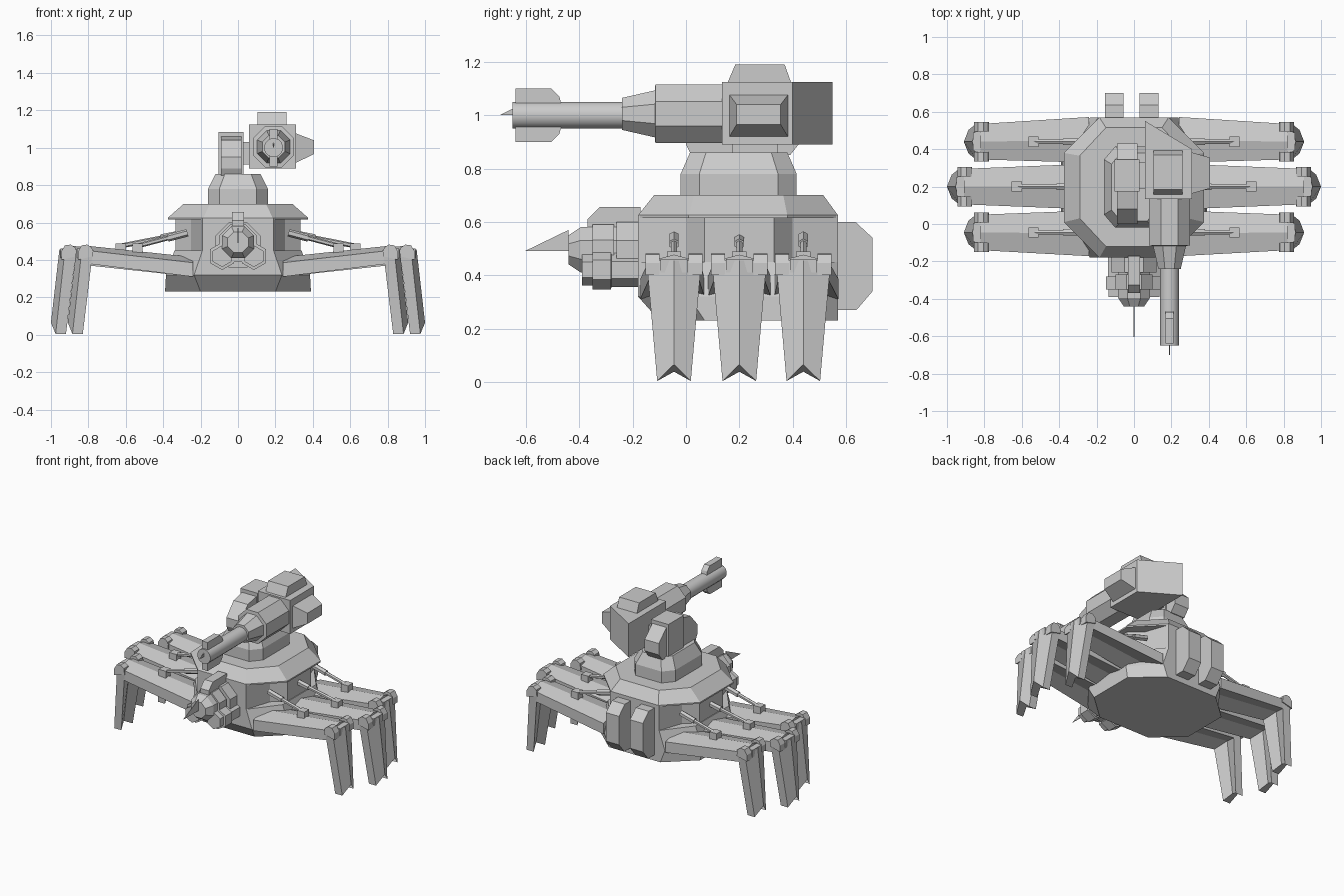
import bpy, bmesh, math
from mathutils import Vector

if "Cube" in bpy.data.objects:
    bpy.data.objects.remove(bpy.data.objects["Cube"])


def loft(name, rings, smooth=False):
    """Skin equal-length rings of 3D points and cap both ends."""
    bm = bmesh.new()
    vs = [[bm.verts.new(p) for p in r] for r in rings]
    n = len(vs[0])
    for a, b in zip(vs, vs[1:]):
        for i in range(n):
            j = (i + 1) % n
            bm.faces.new((a[i], a[j], b[j], b[i]))
    bm.faces.new(vs[0][::-1])
    bm.faces.new(vs[-1])
    bmesh.ops.recalc_face_normals(bm, faces=bm.faces)
    me = bpy.data.meshes.new(name)
    bm.to_mesh(me)
    bm.free()
    ob = bpy.data.objects.new(name, me)
    bpy.context.collection.objects.link(ob)
    if smooth:
        bpy.ops.object.select_all(action='DESELECT')
        ob.select_set(True)
        bpy.context.view_layer.objects.active = ob
        bpy.ops.object.shade_smooth_by_angle(angle=math.radians(35))
    return ob


def box(name, x0, x1, y0, y1, z0, z1):
    rect = [(x0, y0), (x1, y0), (x1, y1), (x0, y1)]
    return loft(name, [[(x, y, z) for x, y in rect] for z in (z0, z1)])


def side_prism(name, yz, x0, x1):
    return loft(name, [[(x, y, z) for y, z in yz] for x in (x0, x1)])


def lathe_y(name, cx, cz, stations, n=8, smooth=False):
    """Body of n sides along y; stations are (y, radius to flat)."""
    rings = []
    for y, r in stations:
        R = r / math.cos(math.pi / n)
        rings.append([(cx + R * math.cos((i + .5) * math.tau / n), y,
                       cz + R * math.sin((i + .5) * math.tau / n)) for i in range(n)])
    return loft(name, rings, smooth)


def octa(hx, y0, y1, cx, cy, z, x_mid=0):
    """Chamfered rectangle: cx, cy are the corner cuts."""
    return [(x_mid + x, y, z) for x, y in (
        (-hx + cx, y0), (hx - cx, y0), (hx, y0 + cy), (hx, y1 - cy),
        (hx - cx, y1), (-hx + cx, y1), (-hx, y1 - cy), (-hx, y0 + cy))]


def rod(name, a, b, r, n=6):
    a, b = Vector(a), Vector(b)
    d = (b - a).normalized()
    u = d.cross(Vector((0, 1, 0))).normalized()
    v = d.cross(u)
    ring = [r * (u * math.cos(i * math.tau / n) + v * math.sin(i * math.tau / n)) for i in range(n)]
    return loft(name, [[p + o for o in ring] for p in (a, b)])


# Hull: lower tub, stepped walls, bevelled deck
loft("lower_hull", [octa(.39, -.10, .57, .19, .17, .23),
                    octa(.385, -.18, .57, .15, .19, .32),
                    octa(.34, -.18, .57, .15, .19, .45)])
half = [(.19, -.18), (.25, 0), (.335, .07), (.335, .33), (.25, .40), (.19, .57)]
wall = half + [(-x, y) for x, y in reversed(half)]
loft("hull_walls", [[(x, y, z) for x, y in wall] for z in (.42, .625)])
loft("deck", [octa(.375, -.18, .57, .19, .19, .615), octa(.375, -.18, .57, .19, .19, .625),
              octa(.29, -.12, .515, .14, .15, .70)])

# Rear packs
pack = [(.56, .60), (.635, .60), (.70, .54), (.70, .34), (.64, .27), (.56, .27)]
side_prism("rear_pack_left", pack, -.155, -.055)
side_prism("rear_pack_right", pack, .03, .13)

# Turret base
loft("turret_base", [octa(.16, -.02, .415, .06, .07, z) for z in (.69, .78)] +
     [octa(.12, .015, .38, .05, .06, .86)])

# Turret head with a raised band
side_prism("turret_head", [(.02, .85), (0, .89), (.0, .95), (.08, 1.04), (.175, 1.06), (.345, 1.06),
                           (.43, .98), (.43, .90), (.39, .85)], -.09, .02)
side_prism("turret_head_band", [(.175, .86), (.175, 1.085), (.345, 1.085), (.345, .86)], -.105, .03)
box("gun_trunnion", 0, .08, .19, .33, .91, 1.03)

# Main gun breech with slanted back, roof box and side pod
GX, GZ = .19, 1.005
plan = [(.06, .135), (.31, .135), (.31, .40), (.06, .55)]
loft("gun_breech", [[(x, y, z) for x, y in plan] for z in (.89, 1.125)])
loft("breech_roof_box", [[(x, y, z) for x, y in ((.105, a), (.26, a), (.26, b), (.105, b))]
                         for z, a, b in ((1.12, .155, .395), (1.19, .185, .37))])
loft("breech_side_pod", [[(x, y0, z0), (x, y1, z0), (x, y1, z1), (x, y0, z1)]
                         for x, y0, y1, z0, z1 in ((.30, .16, .385, .915, 1.08),
                                                   (.405, .19, .355, .965, 1.04))])

# Main gun barrel
lathe_y("gun_housing", GX, GZ, [(.15, .11), (-.115, .11), (-.117, .088), (-.24, .06)])
lathe_y("gun_barrel", GX, 1.0, [(-.23, .05), (-.65, .05)], 16, True)
for s, nm in ((1, "upper"), (-1, "lower")):
    side_prism("muzzle_fin_" + nm, [(y, 1.0 + s * h) for y, h in (
        (-.64, .03), (-.64, .1), (-.505, .1), (-.475, .07), (-.465, .03))], GX - .022, GX + .022)


def spike(name, x, y, z):
    side_prism(name, [(y, z), (y + .165, z + .08), (y + .165, z)], x - .002, x + .002)


spike("muzzle_spike", GX, -.70, 1.0)

# Front weapon cluster
lathe_y("front_mount", 0, .48, [(-.15, .12), (-.26, .12)])
lathe_y("front_core", 0, .495, [(-.2, .085), (-.395, .085), (-.44, .055)])
for s, nm in ((1, "right"), (-1, "left")):
    lathe_y("front_lobe_" + nm, s * .085, .42,
            [(-.15, .055), (-.28, .055), (-.281, .064), (-.35, .064), (-.351, .05), (-.39, .05)], 6)
lathe_y("front_collar", 0, .49, [(-.27, .1), (-.35, .1)])
side_prism("front_top_nub", [(-.37, .57), (-.37, .61), (-.325, .655), (-.17, .655), (-.17, .57)], -.033, .033)
spike("front_spike", 0, -.605, .49)


def chevron(c, along, up, w, r, t, notch=(0, 0)):
    """V section: half-width w along y, ridge r and thickness t toward 'up'."""
    c, along, up = Vector(c), Vector(along), Vector(up)
    n0, n1 = notch
    return [c + Vector((0, y, 0)) + up * h + along * k for y, h, k in (
        (-w, 0, 0), (0, r, n0), (w, 0, 0), (w, -t, 0), (0, r - t, n1), (-w, -t, 0))]


# Six legs: thigh, shin, knee knobs, hinge and piston
for s, side in ((1, "right"), (-1, "left")):
    for row, y, ry, k in (("front", -.045, -.05, .82), ("middle", .2, .2, .91), ("rear", .44, .45, .82)):
        nm = f"{row}_{side}"
        loft("thigh_" + nm, [chevron((s * .24, ry, .385), (0, 0, 0), (0, 0, 1), .122, .03, .075),
                             chevron((s * k, y, .452), (0, 0, 0), (0, 0, 1), .095, .025, .07)])
        loft("shin_" + nm, [chevron((s * (k + .015), y, .455), (0, 0, 1), (s, 0, 0), .103, .03, .06),
                            chevron((s * (k + .065), y, .003), (0, 0, 1), (s, 0, 0), .063, .025, .055,
                                    (.062, .035))])
        for e in (-1, 1):
            yc = y + e * .08
            loft(f"knee_knob_{nm}_{'a' if e < 0 else 'b'}",
                 [[(s * (k + x), yy, z) for x, z in ((-.045, .42), (-.04, .465), (-.015, .482),
                                                    (.015, .478), (.035, .445), (.035, .40))]
                  for yy in (yc - .026, yc + .026)])
        box("knee_hinge_" + nm, s * (k - .03), s * (k + .04), y - .05, y + .05, .41, .46)
        px = k - .285
        a, b = Vector((s * .27, y, .545)), Vector((s * px, y, .475))
        rod("piston_sleeve_" + nm, a, a.lerp(b, .4), .02)
        rod("piston_rod_" + nm, a, b, .013)
        box("piston_bracket_" + nm, s * (px - .025), s * (px + .03), y - .027, y + .027, .43, .488)
